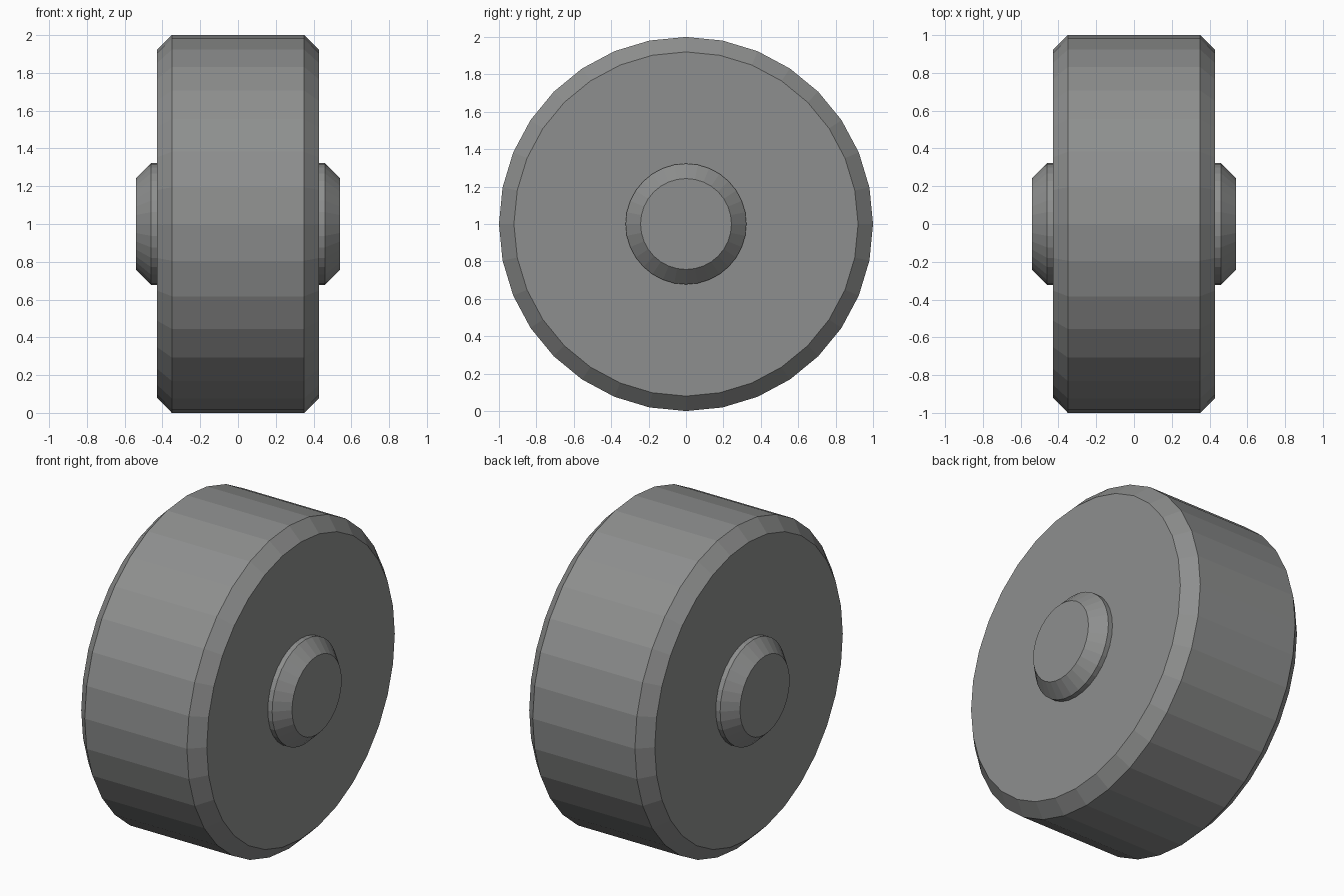
import bpy, bmesh, math

if "Cube" in bpy.data.objects:
    bpy.data.objects.remove(bpy.data.objects["Cube"])

SIDES = 32
CENTRE_Z = 1.0

grey = bpy.data.materials.new("mid_grey")
grey.diffuse_color = (0.27, 0.275, 0.272, 1)
grey.use_nodes = True
grey.node_tree.nodes["Principled BSDF"].inputs["Base Color"].default_value = grey.diffuse_color


def lathe_x(name, profile):
    """Turn a list of (x, radius) points around the x axis, with flat end caps."""
    bm = bmesh.new()
    rings = []
    for x, r in profile:
        rings.append([bm.verts.new((x, r * math.cos(2 * math.pi * i / SIDES),
                                    r * math.sin(2 * math.pi * i / SIDES)))
                      for i in range(SIDES)])
    for a, b in zip(rings, rings[1:]):
        for i in range(SIDES):
            j = (i + 1) % SIDES
            bm.faces.new((a[i], a[j], b[j], b[i]))
    bm.faces.new(rings[0])
    bm.faces.new(rings[-1])
    bmesh.ops.recalc_face_normals(bm, faces=bm.faces)
    mesh = bpy.data.meshes.new(name)
    bm.to_mesh(mesh)
    bm.free()
    mesh.materials.append(grey)
    obj = bpy.data.objects.new(name, mesh)
    obj.location.z = CENTRE_Z
    bpy.context.collection.objects.link(obj)
    return obj


def mirrored(half):
    """Complete a right-hand half profile with its left-hand mirror."""
    return [(-x, r) for x, r in reversed(half)] + half


# Wide tyre with chamfered rims
lathe_x("tyre", mirrored([(0.35, 1.0), (0.43, 0.92)]))

# Axle through the middle, showing as a chamfered hub on each side
lathe_x("axle", mirrored([(0.46, 0.323), (0.54, 0.243)]))
